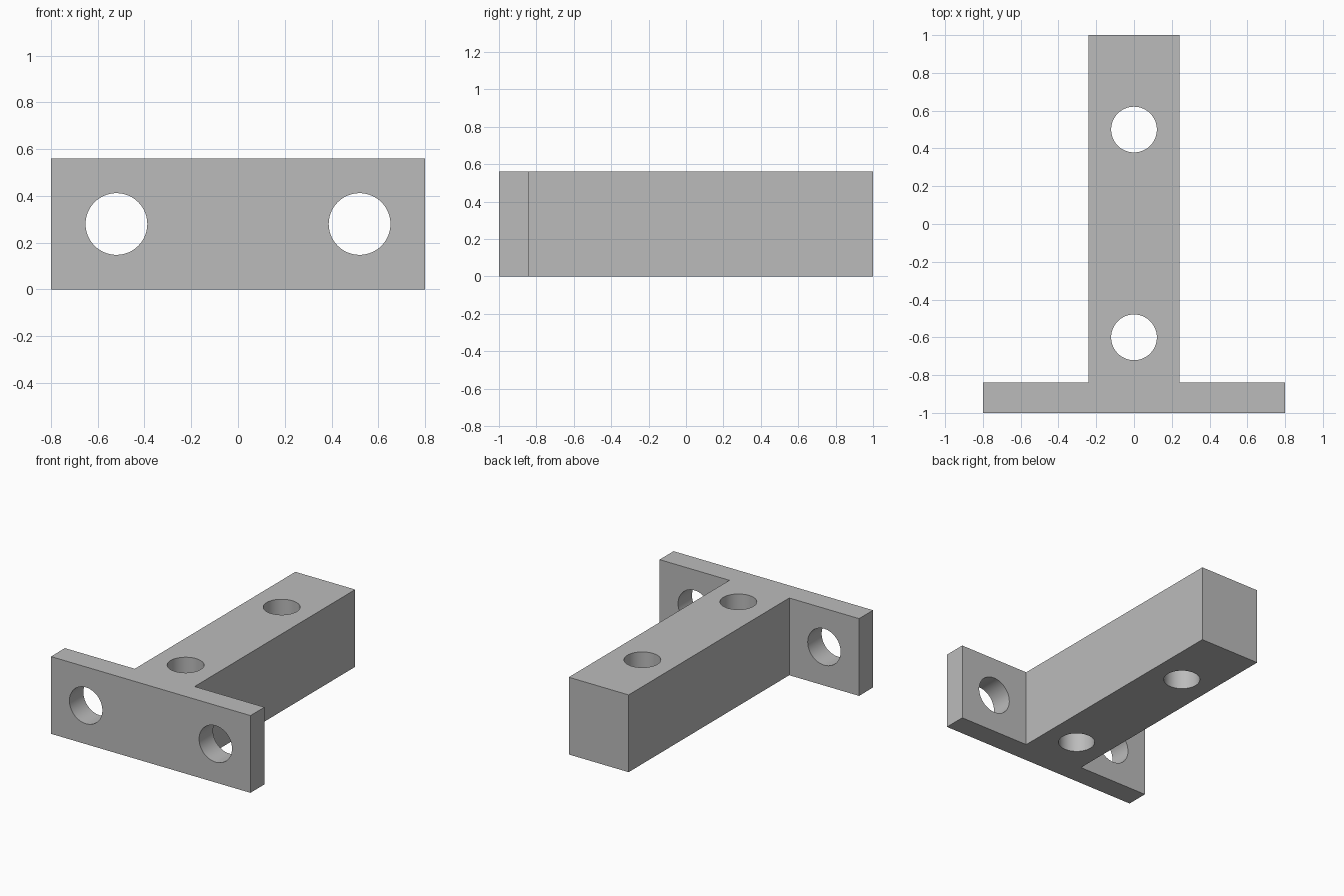
import bpy, bmesh
from math import pi, radians

default = bpy.data.objects.get("Cube")
if default:
    bpy.data.objects.remove(default, do_unlink=True)

HEIGHT = 0.56
BACK_Y, FLANGE_Y, FRONT_Y = 1.0, -0.84, -1.0
STEM_X, FLANGE_X = 0.24, 0.8

grey = bpy.data.materials.new("plain_grey")
grey.use_nodes = True
colour = (0.5, 0.5, 0.5, 1)
grey.diffuse_color = colour
grey.node_tree.nodes["Principled BSDF"].inputs["Base Color"].default_value = colour

# T-shaped bracket body: half outline mirrored, then extruded upward
half = [(FLANGE_X, FRONT_Y), (FLANGE_X, FLANGE_Y), (STEM_X, FLANGE_Y), (STEM_X, BACK_Y)]
outline = half + [(-x, y) for x, y in reversed(half)]
bm = bmesh.new()
base = bm.faces.new([bm.verts.new((x, y, 0)) for x, y in outline])
top = bmesh.ops.extrude_face_region(bm, geom=[base])
bmesh.ops.translate(bm, vec=(0, 0, HEIGHT),
                    verts=[v for v in top["geom"] if isinstance(v, bmesh.types.BMVert)])
bmesh.ops.recalc_face_normals(bm, faces=bm.faces)
mesh = bpy.data.meshes.new("t_bracket")
bm.to_mesh(mesh)
bm.free()
mesh.materials.append(grey)
bracket = bpy.data.objects.new("t_bracket", mesh)
bpy.context.collection.objects.link(bracket)


def drill(name, location, radius, depth, rotation=(0, 0, 0)):
    """Cut a round through hole in the bracket."""
    bpy.ops.mesh.primitive_cylinder_add(vertices=64, radius=radius, depth=depth,
                                        location=location, rotation=rotation)
    cutter = bpy.context.object
    cutter.name = name
    cutter.hide_render = True
    cutter.data.materials.append(grey)
    bpy.context.view_layer.objects.active = bracket
    mod = bracket.modifiers.new(name, "BOOLEAN")
    mod.operation, mod.solver, mod.object = "DIFFERENCE", "EXACT", cutter
    bpy.ops.object.modifier_apply(modifier=mod.name)
    bpy.data.objects.remove(cutter, do_unlink=True)


# Flange holes run front to back
for side in (-1, 1):
    drill("flange_hole", (side * 0.52, -0.92, HEIGHT / 2), 0.132, 0.4, (pi / 2, 0, 0))

# Stem holes run top to bottom
for y in (-0.6, 0.5):
    drill("stem_hole", (0, y, HEIGHT / 2), 0.121, 1)

# Smooth hole walls, sharp edges elsewhere
bpy.ops.object.select_all(action="DESELECT")
bracket.select_set(True)
bpy.context.view_layer.objects.active = bracket
bpy.ops.object.shade_smooth_by_angle(angle=radians(30))
